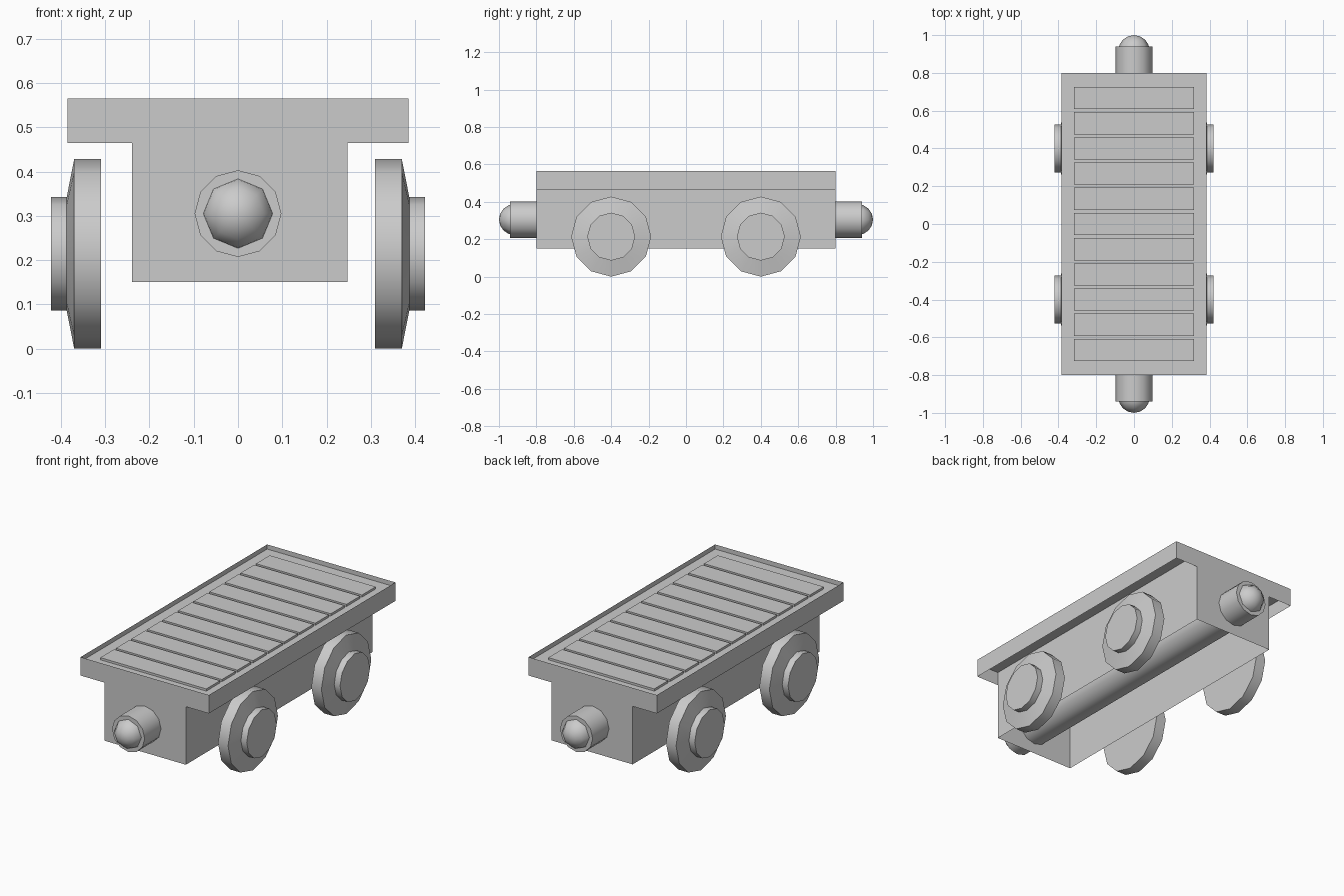
import bpy, bmesh, math
from mathutils import Matrix, Vector

cube = bpy.data.objects.get("Cube")
if cube:
    bpy.data.objects.remove(cube, do_unlink=True)

grey = bpy.data.materials.new("plain_grey")
grey.use_nodes = True
colour = (0.6, 0.6, 0.6, 1)
grey.diffuse_color = colour
grey.node_tree.nodes["Principled BSDF"].inputs["Base Color"].default_value = colour


def finish(name, bm, smooth=False):
    mesh = bpy.data.meshes.new(name)
    bm.to_mesh(mesh)
    bm.free()
    mesh.materials.append(grey)
    obj = bpy.data.objects.new(name, mesh)
    bpy.context.collection.objects.link(obj)
    if smooth:
        bpy.ops.object.select_all(action='DESELECT')
        obj.select_set(True)
        bpy.context.view_layer.objects.active = obj
        bpy.ops.object.shade_smooth_by_angle(angle=math.radians(35))
    return obj


def face(bm, points, flip=False):
    verts = [bm.verts.new(p) for p in points]
    return bm.faces.new(verts[::-1] if flip else verts)


def side_wall(bm, x, z0, z1):
    face(bm, [(x, -END, z0), (x, END, z0), (x, END, z1), (x, -END, z1)], x < 0)


def lathe_x(name, profile, side, y, z, sides=12):
    """Closed turned part along x from (x, radius) pairs."""
    bm = bmesh.new()
    rings = []
    for x, r in profile:
        angles = [2 * math.pi * i / sides for i in range(sides)]
        rings.append([bm.verts.new((side * x, y + r * math.sin(a), z + r * math.cos(a)))
                      for a in angles])
    for a, b in zip(rings, rings[1:]):
        for i in range(sides):
            j = (i + 1) % sides
            bm.faces.new((a[i], a[j], b[j], b[i]))
    bm.faces.new(rings[0])
    bm.faces.new(rings[-1])
    bmesh.ops.recalc_face_normals(bm, faces=bm.faces)
    return finish(name, bm, True)


END, DECK_X = 0.80, 0.385
LEFT, RIGHT = 0.247, -0.24
BOTTOM, LIP, TOP = 0.15, 0.465, 0.565
FLOOR = TOP - 0.025

# Hollow chassis, open below, with T-shaped end plates
bm = bmesh.new()
side_wall(bm, LEFT, BOTTOM, FLOOR)
side_wall(bm, RIGHT, BOTTOM, FLOOR)
outline = [(RIGHT, BOTTOM), (LEFT, BOTTOM), (LEFT, LIP), (DECK_X, LIP),
           (DECK_X, TOP), (-DECK_X, TOP), (-DECK_X, LIP), (RIGHT, LIP)]
for s in (-1, 1):
    face(bm, [(x, s * END, z) for x, z in outline], s > 0)
finish("chassis", bm)

# Deck with side skirts and a sunken tray
bm = bmesh.new()
for x in (-DECK_X, DECK_X):
    side_wall(bm, x, LIP, TOP)
top = face(bm, [(-DECK_X, -END, TOP), (DECK_X, -END, TOP),
                (DECK_X, END, TOP), (-DECK_X, END, TOP)])
bmesh.ops.inset_individual(bm, faces=[top], thickness=0.066)
walls = bmesh.ops.extrude_discrete_faces(bm, faces=[top])
floor = walls["faces"][0]
rim_loop = [v.co.copy() for v in floor.verts]
bmesh.ops.translate(bm, verts=floor.verts, vec=(0, 0, FLOOR - TOP))
# Tray walls joining rim and floor
for i in range(4):
    a, b = rim_loop[i], rim_loop[(i + 1) % 4]
    drop = Vector((0, 0, FLOOR - TOP))
    face(bm, [a, b, b + drop, a + drop])
bmesh.ops.remove_doubles(bm, verts=bm.verts, dist=0.0001)
finish("deck", bm)

# Planks across the tray
count, length = 11, 1.468
pitch = length / count
bm = bmesh.new()
for i in range(count):
    y = -length / 2 + pitch * (i + 0.5)
    place = Matrix.Translation((0, y, FLOOR + 0.006)) @ Matrix.Diagonal((0.636, pitch - 0.016, 0.012, 1))
    bmesh.ops.create_cube(bm, size=1, matrix=place)
finish("deck_planks", bm)

# Coupling rod through the chassis
turn = Matrix.Rotation(math.pi / 2, 4, 'X')
centre = Matrix.Translation((0, 0, 0.305))
bm = bmesh.new()
bmesh.ops.create_cone(bm, cap_ends=True, segments=12, radius1=0.098, radius2=0.098,
                      depth=1.88, matrix=centre @ turn)
finish("coupling_rod", bm, True)

# Rounded magnets at both ends of the rod
for s, name in ((-1, "front_magnet"), (1, "back_magnet")):
    bm = bmesh.new()
    bmesh.ops.create_uvsphere(bm, u_segments=8, v_segments=8, radius=0.083,
                              matrix=Matrix.Translation((0, s * 0.917, 0.305)) @ turn)
    obj = finish(name, bm)
    for p in obj.data.polygons:
        p.use_smooth = True

# Wheels with tapered faces and raised hubs
wheel = [(0.31, 0.214), (0.37, 0.214), (0.387, 0.128), (0.422, 0.128)]
for y, end in ((-0.4, "front"), (0.4, "back")):
    for s, side in ((1, "left"), (-1, "right")):
        lathe_x(f"{end}_{side}_wheel", wheel, s, y, 0.214)
